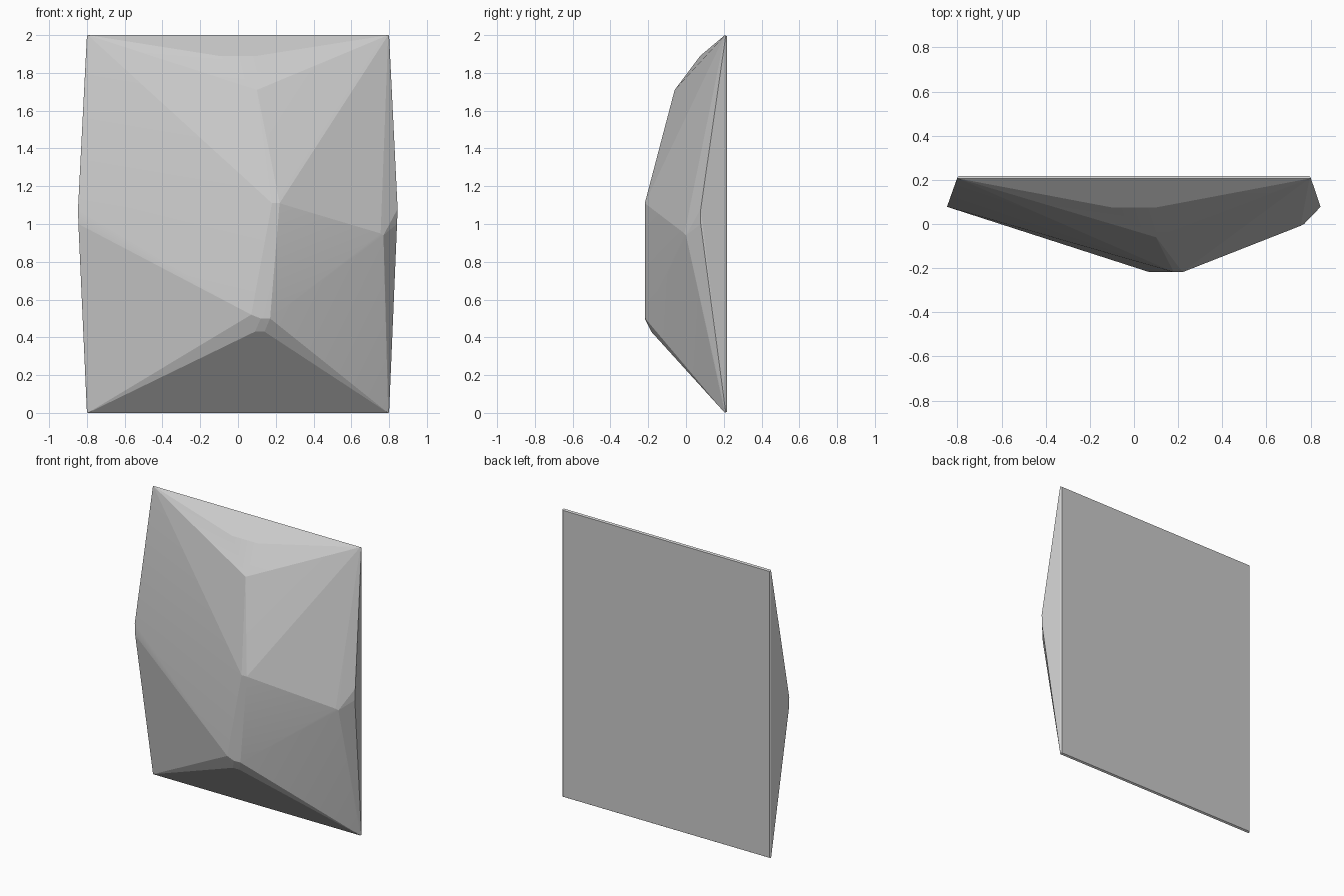
import bpy, bmesh

if "Cube" in bpy.data.objects:
    bpy.data.objects.remove(bpy.data.objects["Cube"])

# Faceted stone panel: convex hull of a flat back plate and a few front peaks
points = []

# Back plate with a tiny chamfer round its rim
for sx in (-1, 1):
    for sz in (-1, 1):
        points += [(sx * 0.793, 0.218, 1 + sz * 0.993),
                   (sx * 0.8, 0.21, 1 + sz * 0.995),
                   (sx * 0.795, 0.206, 1 + sz * 1.0)]

# Side peaks at mid height
points += [(-0.847, 0.078, 1.08), (-0.845, 0.08, 1.0),
           (0.845, 0.078, 1.08), (0.842, 0.078, 1.0),
           (0.755, -0.008, 0.95), (0.77, 0.0, 0.94)]

# Top ledge and upper ridge
points += [(-0.1, 0.075, 1.89), (0.1, 0.075, 1.89),
           (0.1, -0.06, 1.71), (0.13, -0.057, 1.70)]

# Front ridge
points += [(0.18, -0.218, 1.11), (0.22, -0.218, 1.11), (0.28, -0.193, 1.10),
           (0.07, -0.218, 0.52), (0.12, -0.218, 0.50), (0.17, -0.216, 0.50)]

# Lower lip
points += [(0.09, -0.184, 0.43), (0.14, -0.184, 0.43)]

bm = bmesh.new()
for p in points:
    bm.verts.new(p)
res = bmesh.ops.convex_hull(bm, input=bm.verts)
loose = [v for v in bm.verts if not v.link_faces]
bmesh.ops.delete(bm, geom=loose, context='VERTS')
bmesh.ops.recalc_face_normals(bm, faces=bm.faces)

mesh = bpy.data.meshes.new("stone_panel")
bm.to_mesh(mesh)
bm.free()
panel = bpy.data.objects.new("stone_panel", mesh)
bpy.context.collection.objects.link(panel)

# Soften the gentle facets, keep the main edges crisp
bpy.context.view_layer.objects.active = panel
panel.select_set(True)
bpy.ops.object.shade_smooth_by_angle(angle=0.1)
